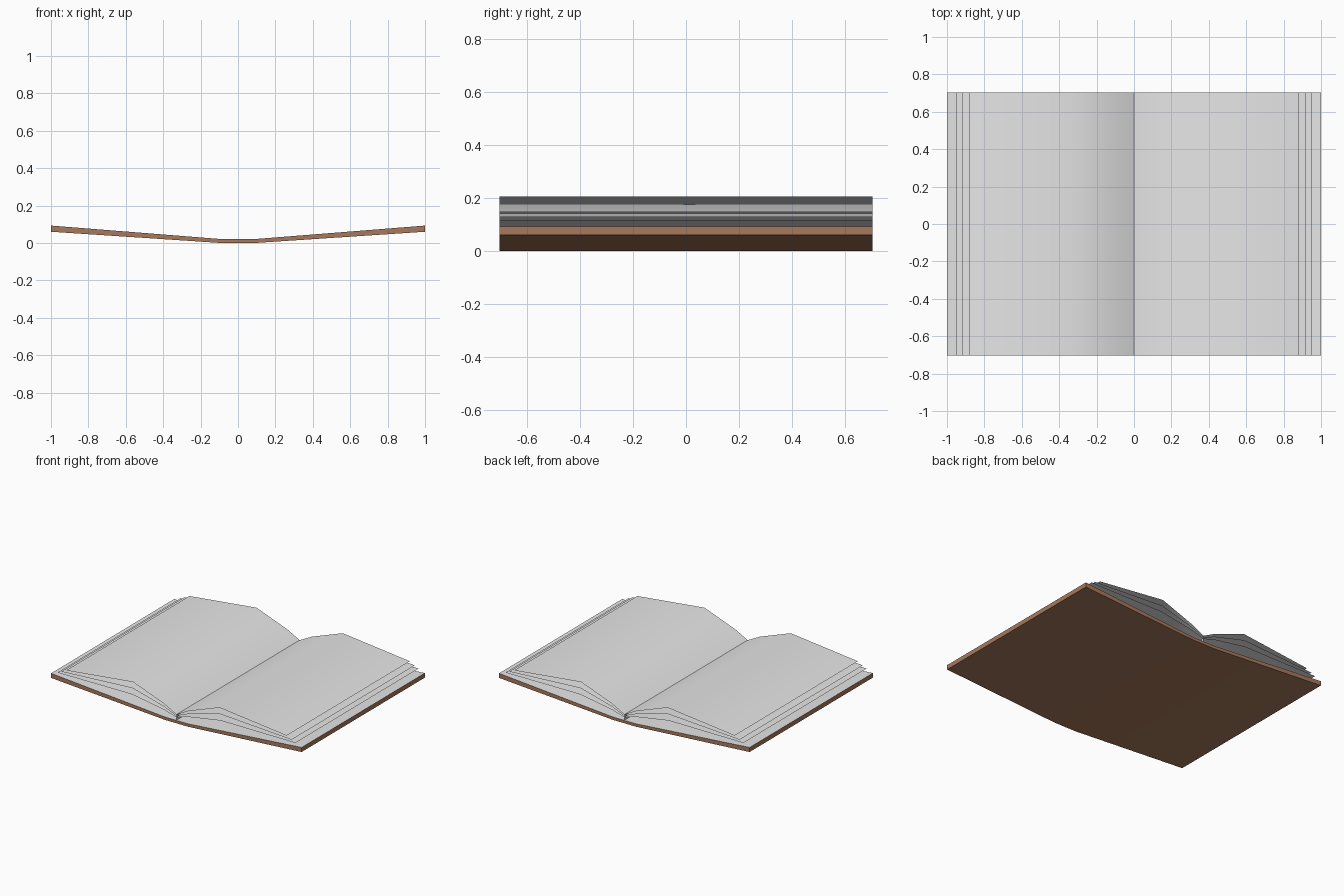
import bpy, bmesh, math

if "Cube" in bpy.data.objects:
    bpy.data.objects.remove(bpy.data.objects["Cube"])

HALF_DEPTH = 0.703


def material(name, rgb):
    m = bpy.data.materials.new(name)
    m.diffuse_color = (*rgb, 1)
    m.use_nodes = True
    m.node_tree.nodes["Principled BSDF"].inputs["Base Color"].default_value = m.diffuse_color
    return m


paper = material("paper", (0.8, 0.8, 0.8))
leather = material("brown_leather", (0.39, 0.19, 0.105))


def finish(name, bm, mats):
    me = bpy.data.meshes.new(name)
    bm.to_mesh(me)
    bm.free()
    ob = bpy.data.objects.new(name, me)
    bpy.context.collection.objects.link(ob)
    for m in mats:
        me.materials.append(m)
    bpy.ops.object.select_all(action='DESELECT')
    ob.select_set(True)
    bpy.context.view_layer.objects.active = ob
    bpy.ops.object.shade_smooth_by_angle(angle=math.radians(35))
    return ob


def mirrored(profile):
    # right-hand half profile -> full profile from left to right
    return [(-x, z) for x, z in reversed(profile)] + list(profile)


def strip(bm, pts):
    # sheet following a profile, running the full depth of the book
    front = [bm.verts.new((x, -HALF_DEPTH, z)) for x, z in pts]
    back = [bm.verts.new((x, HALF_DEPTH, z)) for x, z in pts]
    for i in range(len(pts) - 1):
        bm.faces.new((front[i], front[i + 1], back[i + 1], back[i]))
    return front, back


# Cover: two tilted boards and a flat spine, lined with paper on the inside
bm = bmesh.new()
top_f, top_b = strip(bm, mirrored([(0.09, 0.021), (1.0, 0.093)]))
bot_f, bot_b = strip(bm, mirrored([(0.09, 0.0), (1.0, 0.06)]))
for t, b in ((top_f, bot_f), (top_b, bot_b)):
    for i in range(3):
        bm.faces.new((t[i], b[i], b[i + 1], t[i + 1]))
for i in (0, 3):
    bm.faces.new((top_f[i], top_b[i], bot_b[i], bot_f[i]))
bmesh.ops.recalc_face_normals(bm, faces=bm.faces)
for f in bm.faces:
    f.material_index = 1 if f.normal.z > 0.5 else 0
finish("cover", bm, [leather, paper])

# Pages: three thin leaves each side, fanning out from the gutter
leaves = {
    "top_page": [(0, 0.063), (0.1, 0.115), (0.345, 0.205), (0.88, 0.146)],
    "middle_page": [(0, 0.053), (0.1, 0.094), (0.35, 0.16), (0.92, 0.127)],
    "lower_page": [(0, 0.043), (0.1, 0.072), (0.355, 0.114), (0.95, 0.112)],
}
for name, prof in leaves.items():
    for side, s in (("right", 1), ("left", -1)):
        bm = bmesh.new()
        pts = [(s * x, z) for x, z in prof]
        strip(bm, pts if s > 0 else pts[::-1])
        finish(f"{side}_{name}", bm, [paper])

# Binding: upright sheet joining the pages to the spine
bm = bmesh.new()
strip(bm, [(0, 0.021), (0, 0.063)])
finish("page_binding", bm, [paper])
